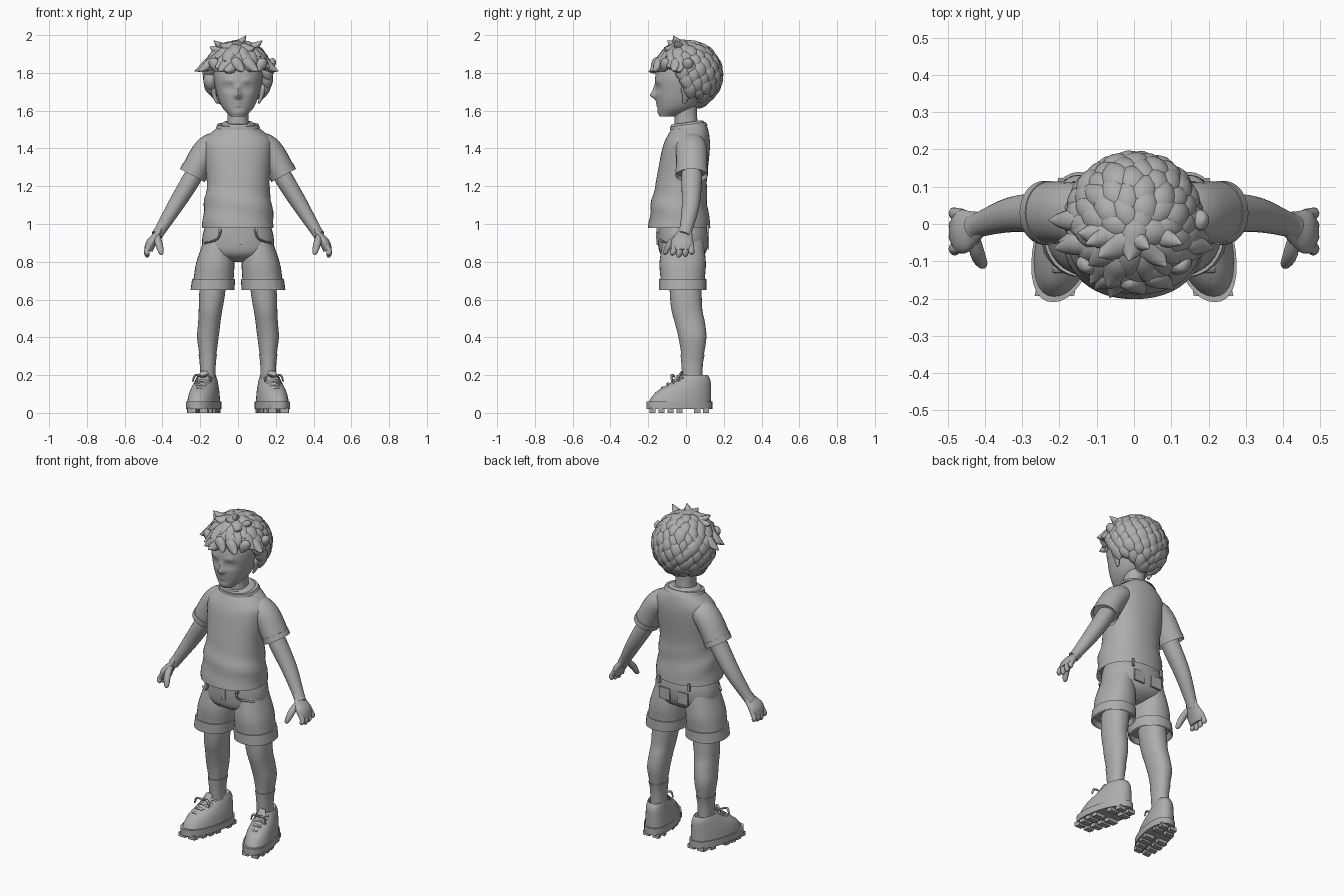
import bpy, bmesh, math, random
from mathutils import Vector, Matrix

random.seed(4)
default_cube = bpy.data.objects.get("Cube")
if default_cube:
    bpy.data.objects.remove(default_cube)

GREY = (0.42, 0.42, 0.42, 1)
clay = bpy.data.materials.new("plain_grey")
clay.use_nodes = True
clay.diffuse_color = GREY
shader = next(node for node in clay.node_tree.nodes if node.type == "BSDF_PRINCIPLED")
shader.inputs["Base Color"].default_value = GREY

ACROSS, DEPTH, UP = Vector((1, 0, 0)), Vector((0, 1, 0)), Vector((0, 0, 1))


def spline(rows, steps):
    """Smooth rows of numbers with a Catmull-Rom curve."""
    result, last = [], len(rows) - 1
    for i in range(last):
        before, start, end, after = rows[max(i - 1, 0)], rows[i], rows[i + 1], rows[min(i + 2, last)]
        for k in range(steps):
            t = k / steps
            result.append([b + t / 2 * (c - a + t * (2 * a - 5 * b + 4 * c - d + t * (3 * (b - c) + d - a)))
                           for a, b, c, d in zip(before, start, end, after)])
    return result + [list(rows[-1])]


def loft(bm, rings, seg, power, lip, direction):
    """Skin rings (x, y, z, width, depth); direction=None keeps every ring flat."""
    if lip:  # folded edge at the first ring
        first, second = Vector(rings[0][:3]), Vector(rings[1][:3])
        inner = first + (second - first).normalized() * lip
        rings.insert(0, [*inner, rings[0][3] - lip / 3, rings[0][4] - lip / 3])
    centres = [Vector(ring[:3]) for ring in rings]
    first_real = 1 if lip else 0
    loops = []
    for i, (*_, width, depth) in enumerate(rings):
        u, v = ACROSS, DEPTH
        if direction:
            low = min(max(i - 1, first_real), len(rings) - 2)
            high = max(min(i + 1, len(rings) - 1), low + 1)
            tangent = (centres[high] - centres[low]).normalized()
            u = (direction - tangent * direction.dot(tangent)).normalized()
            v = tangent.cross(u)
        loop = []
        for k in range(seg):
            angle = math.tau * k / seg
            c, s = math.cos(angle), math.sin(angle)
            c = math.copysign(abs(c) ** (2 / power), c)
            s = math.copysign(abs(s) ** (2 / power), s)
            loop.append(bm.verts.new(centres[i] + u * c * max(width, 0.001) + v * s * max(depth, 0.001)))
        loops.append(loop)
    for here, there in zip(loops, loops[1:]):
        for k in range(seg):
            n = (k + 1) % seg
            bm.faces.new((here[k], here[n], there[n], there[k]))
    bm.faces.new(loops[0][::-1])
    bm.faces.new(loops[-1])


def stack(bm, rows, seg=32, power=2.2, lip=0, steps=4):
    """Flat rings from (height, half width, front y, back y)."""
    rings = [(0, (front + back) / 2, z, width, (back - front) / 2) for z, width, front, back in rows]
    loft(bm, spline(rings, steps), seg, power, lip, None)


def limb(bm, rows, thin=0.9, seg=24, lip=0, steps=4, direction=DEPTH):
    """Bent tube from (x, y, z, radius), flattened by thin across the direction."""
    rings = [(x, y, z, radius, radius * thin) for x, y, z, radius in rows]
    loft(bm, spline(rings, steps), seg, 2, lip, direction)


def grow(rows, amount):
    return [(z, width + amount, front - amount, back + amount) for z, width, front, back in rows]


def box(bm, centre, size):
    bmesh.ops.create_cube(bm, size=1, matrix=Matrix.Translation(centre) @ Matrix.Diagonal((*size, 1)))


def finish(bm, name, pair=False, shape=None):
    if shape:
        for vert in bm.verts:
            shape(vert.co)
    bmesh.ops.recalc_face_normals(bm, faces=bm.faces)
    for face in bm.faces:
        face.smooth = True
    for edge in bm.edges:
        edge.smooth = edge.calc_face_angle(0) < math.radians(45)
    mesh = bpy.data.meshes.new(name)
    bm.to_mesh(mesh)
    bm.free()
    mesh.materials.append(clay)
    parts = {"left_" + name if pair else name: mesh}
    if pair:
        twin = mesh.copy()
        twin.transform(Matrix.Diagonal((-1, 1, 1, 1)))
        twin.flip_normals()
        parts["right_" + name] = twin
    for label, data in parts.items():
        bpy.context.collection.objects.link(bpy.data.objects.new(label, data))


def make(builder, name, rows, pair=False, shape=None, **options):
    bm = bmesh.new()
    builder(bm, rows, **options)
    finish(bm, name, pair, shape)


# Head: the face is sculpted by soft pushes (side, height, spread, stretch, push)
FEATURES = {"nose_tip": (0, 1.68, .018, 1, -.03), "nose_bridge": (0, 1.71, .012, 2, -.014),
            "socket": (.05, 1.72, .025, .7, .014), "eyelid": (.05, 1.72, .017, .7, -.008),
            "brow": (.05, 1.76, .03, .4, -.006), "lips": (0, 1.635, .022, .6, -.01),
            "mouth_line": (0, 1.635, .026, .2, .007), "chin": (0, 1.59, .03, .5, -.006)}


def sculpt_face(co):
    if co.y < -.03:
        co.y += sum(push * math.exp(-((abs(co.x) - side) / spread) ** 2 - ((co.z - height) / spread / stretch) ** 2)
                    for side, height, spread, stretch, push in FEATURES.values())


make(stack, "head", [(1.57, .04, -.14, -.05), (1.62, .085, -.15, .05), (1.7, .115, -.16, .11),
                     (1.8, .13, -.16, .14), (1.9, .1, -.12, .12), (1.95, .03, -.03, .05)],
     seg=112, steps=10, shape=sculpt_face)
make(stack, "neck", [(1.46, .07, -.06, .08), (1.55, .055, -.06, .06), (1.65, .06, -.06, .06)])
make(limb, "ear", [(.11, -.01, 1.64, .01), (.125, 0, 1.68, .02), (.132, 0, 1.72, .025), (.13, .01, 1.745, .006)],
     pair=True, thin=.6)

# Hair: a scalp under overlapping pointed curls
scalp = bmesh.new()
bmesh.ops.create_uvsphere(scalp, u_segments=32, v_segments=16, radius=.14,
                          matrix=Matrix.Translation((0, .03, 1.8)))
finish(scalp, "hair_scalp")
hair = bmesh.new()
skull, count, rings = Vector((0, .01, 1.79)), 150, 8


def curl(spot, out, along, length, width, flick):
    rows = []
    for k in range(rings + 1):
        u = k / rings
        lift = flick * u ** 4 - (1 - u) ** 3 / 2
        centre = spot + along * length * (2 * u - 1) + out * width * lift
        rows.append((*centre, width * 2.2 * u ** .5 * (1 - u) ** .7))
    limb(hair, rows, thin=.8, seg=12, steps=2, direction=out.cross(along))


for i in range(count):
    height = 1 - (2 * i + 1) / count
    angle = i * math.pi * (3 - math.sqrt(5))
    reach = math.sqrt(1 - height * height)
    out = Vector((reach * math.cos(angle), reach * math.sin(angle), height))
    spot = skull + out * .158
    hairline = 1.84 - .21 * min(max((spot.y + .08) / .16, 0), 1)
    if spot.z > hairline:
        side = out.cross(Vector((0, -.3, 1))).normalized()
        along = side.cross(out)
        along = -along if along.z > 0 else along
        along = (along + side * random.uniform(-.35, .35)).normalized()
        front = out.y < -.25
        curl(spot, out, along, .062 if front else .054, random.uniform(.038, .047),
             random.uniform(.3, 1.2) if front else random.uniform(-.2, .5))
# Loose locks along the fringe and on the crown
for k in range(9):
    angle = math.pi * (k / 8 - 1)
    fringe = Vector((math.cos(angle), math.sin(angle), .3)).normalized()
    sway = Vector((random.choice((-.7, .7)), 0, -1)).normalized()
    curl(skull + fringe * .18, fringe, sway, .05, .03, 1)
for side in (-1, 0, 1):
    top = Vector((side / 2, -.3, 1)).normalized()
    curl(skull + top * .165, top, Vector((side or .6, -.3, .3)).normalized(), .05, .03, 1)
finish(hair, "hair_curls")

# Shirt: soft folds at the waist, and a neckline that drops at the front
SHIRT = [(.98, .19, -.2, .13), (1.1, .18, -.185, .115), (1.22, .165, -.16, .11), (1.38, .18, -.13, .125),
         (1.45, .175, -.11, .125), (1.51, .11, -.08, .11), (1.54, .07, -.07, .08)]


def drape(co):
    fade = max(0, 1 - abs(co.z - 1.1) / .17)
    fold = 1 + .03 * fade * math.sin(co.z * 48 + co.x * 9 + 2 * math.sin(co.y * 11))
    co.x *= fold
    co.y *= fold
    co.z += max(0, co.z - 1.4) * (co.y - .02)


make(stack, "shirt", SHIRT, seg=48, lip=.04, shape=drape)
make(stack, "shirt_neckband", grow(SHIRT[-2:], .006), lip=.02, shape=drape)
make(limb, "sleeve", [(.24, .03, 1.26, .083), (.18, .03, 1.37, .083), (.13, .025, 1.415, .08), (.07, .02, 1.43, .06)],
     pair=True, thin=.86, lip=.03)
make(limb, "sleeve_hem", [(.242, .03, 1.257, .086), (.227, .03, 1.285, .086)], pair=True, thin=.86, lip=.02)

# Arms and hands
make(limb, "arm", [(.19, .03, 1.34, .05), (.25, .03, 1.23, .054), (.33, .025, 1.1, .047),
                   (.41, 0, .97, .034), (.43, -.01, .94, .034)], pair=True)
hand = bmesh.new()
limb(hand, [(.41, 0, .98, .033), (.43, -.01, .94, .045), (.46, -.02, .9, .06), (.475, -.02, .86, .05)], thin=.45)
for finger in range(4):
    y = .031 * finger - .065
    tip = .82 + .01 * abs(finger - 1.3)
    limb(hand, [(.46, y, .9, .013), (.482, y, .86, .016), (.48, y * 1.1, tip + .01, .014),
                (.476, y * 1.1, tip, .004)], seg=12)
limb(hand, [(.43, -.03, .945, .015), (.42, -.08, .9, .02), (.407, -.108, .85, .014), (.404, -.11, .837, .004)],
     seg=12, direction=ACROSS)
finish(hand, "hand", pair=True)


# Shorts, legs and socks share one stance: feet apart, hips closer
def stance(co):
    co.x += .16 - .1 * max(co.z - .4, 0)


make(stack, "shorts_seat", [(.8, .05, -.07, .04), (.84, .17, -.135, .1), (.92, .19, -.15, .12), (1, .17, -.15, .115)])
SHORTS_LEG = [(.65, .108, -.135, .1), (.71, .106, -.135, .1), (.8, .1, -.14, .105), (.92, .07, -.12, .09)]
make(stack, "shorts_leg", SHORTS_LEG, pair=True, lip=.03, shape=stance)
make(stack, "shorts_cuff", grow(SHORTS_LEG[:2], .008), pair=True, lip=.035, shape=stance)
LEG = [(.12, .037, -.01, .08), (.25, .038, -.02, .085), (.31, .045, -.025, .095), (.4, .057, -.04, .108),
       (.48, .059, -.06, .1), (.54, .062, -.076, .087), (.62, .068, -.085, .083), (.75, .07, -.09, .08)]
make(stack, "leg", LEG, pair=True, shape=stance)
make(stack, "sock", grow(LEG[:3], .004), pair=True, shape=stance)
details = bmesh.new()
limb(details, [(.09, -.15, .97, .006), (.11, -.15, .92, .006), (.175, -.09, .9, .006)], seg=8)
box(details, (.06, .118, .9), (.07, .01, .07))
for y in (-.15, .115):
    box(details, (.1, y, .975), (.014, .012, .045))
finish(details, "pocket_and_loops", pair=True)
fly = bmesh.new()
box(fly, (.008, -.15, .93), (.022, .01, .08))
finish(fly, "shorts_fly")


# Shoes point slightly outwards
def toe_out(co):
    co.x += .175 - .2 * co.y


SHOE = [(.2, .045, -.02, .115), (.17, .056, -.06, .13), (.11, .072, -.16, .132), (.05, .08, -.2, .132)]
make(stack, "shoe_upper", SHOE, pair=True, lip=.03, shape=toe_out)
sole_front, sole_back = -.21, .14
make(stack, "shoe_sole", [(.02, .085, sole_front, sole_back), (.06, .085, sole_front, sole_back)],
     pair=True, shape=toe_out)
treads = bmesh.new()
for k in range(7):
    if k != 4:  # gap under the arch
        y = sole_front + (sole_back - sole_front) * (k + .7) / 7.4
        width = .09 * math.sin(math.pi * (k + 1.4) / 8.8) ** .5
        for side in (-1, 1):
            box(treads, (side * width / 2, y, .013), (width * .7, .032, .026))
finish(treads, "shoe_treads", pair=True, shape=toe_out)
laces = bmesh.new()
limb(laces, [(0, -.1, .135, .025), (0, -.05, .175, .03), (0, -.02, .22, .02)], thin=.3, seg=16, direction=ACROSS)
for k in range(4):
    y, z = .027 * k - .125, .02 * k + .13
    for side in (-1, 1):
        limb(laces, [(-side * .04, y + .01, z - .02, .006), (0, y, z + .004, .007),
                     (side * .04, y + .03, z - .008, .006)], seg=8, direction=UP)
for side in (-1, 1):  # bow loops
    limb(laces, [(0, -.06, .19, .005), (side * .035, -.075, .2, .007), (side * .05, -.075, .165, .004)], seg=8)
finish(laces, "shoe_tongue_and_laces", pair=True, shape=toe_out)
